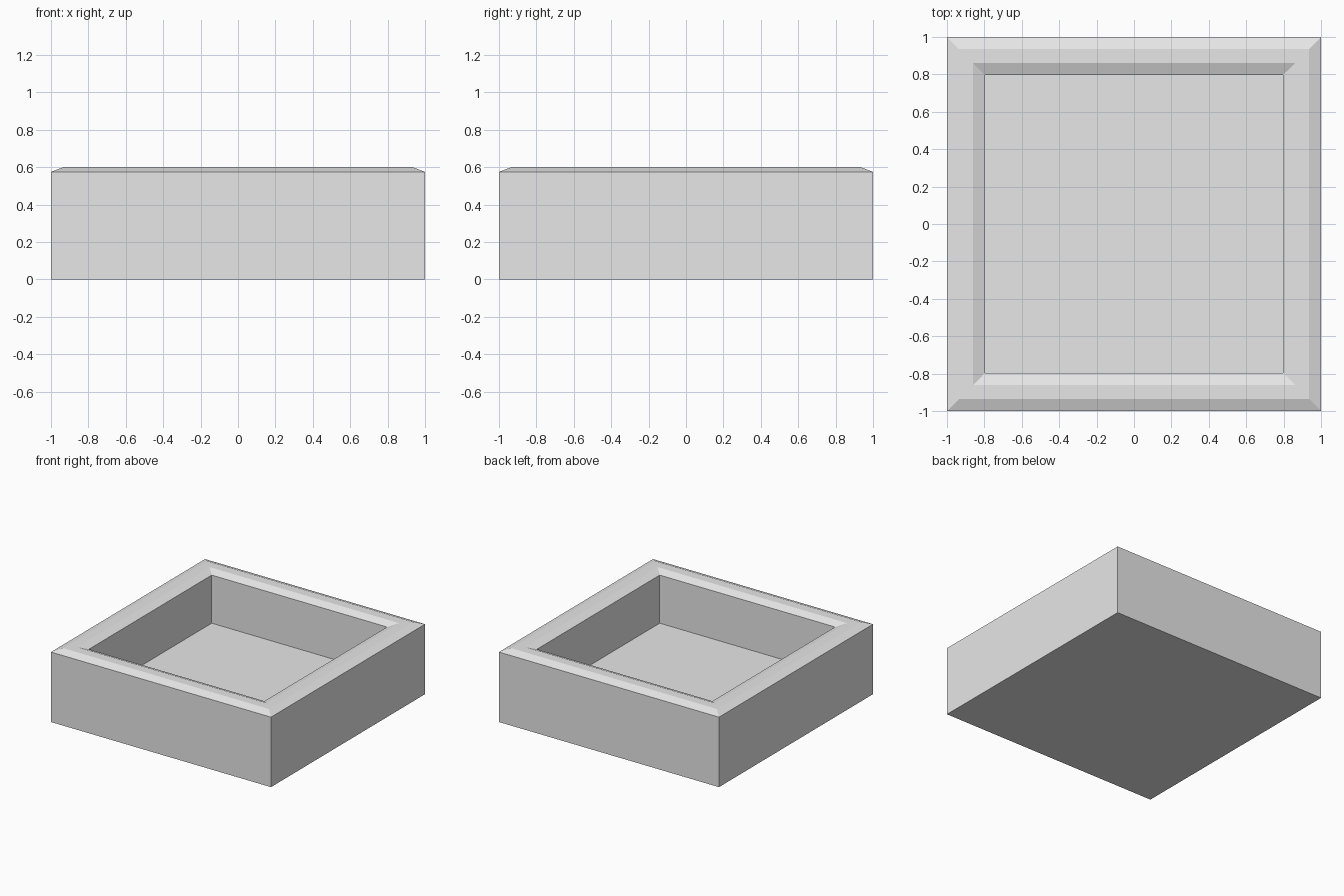
import bpy
import bmesh

cube = bpy.data.objects.get("Cube")
if cube:
    bpy.data.objects.remove(cube, do_unlink=True)

# Single plain grey
grey = bpy.data.materials.new("light_grey")
grey.use_nodes = True
colour = (0.8, 0.8, 0.8, 1.0)
grey.diffuse_color = colour
grey.node_tree.nodes["Principled BSDF"].inputs["Base Color"].default_value = colour

# Wall profile from outer foot, over the chamfered rim, to the inner floor:
# (half width, height)
profile = [(1.0, 0.0), (1.0, 0.575), (0.935, 0.6),
           (0.86, 0.6), (0.797, 0.575), (0.797, 0.18)]
corners = [(-1, -1), (1, -1), (1, 1), (-1, 1)]

# Sweep the profile around a square, mitred at the corners
bm = bmesh.new()
rings = [[bm.verts.new((sx * r, sy * r, z)) for sx, sy in corners]
         for r, z in profile]
for low, high in zip(rings, rings[1:]):
    for i in range(4):
        j = (i + 1) % 4
        bm.faces.new((low[i], low[j], high[j], high[i]))

# Underside and recessed floor
bm.faces.new(rings[0][::-1])
bm.faces.new(rings[-1])
bmesh.ops.recalc_face_normals(bm, faces=bm.faces)

mesh = bpy.data.meshes.new("square_tray")
bm.to_mesh(mesh)
bm.free()
mesh.materials.append(grey)
tray = bpy.data.objects.new("square_tray", mesh)
bpy.context.collection.objects.link(tray)
